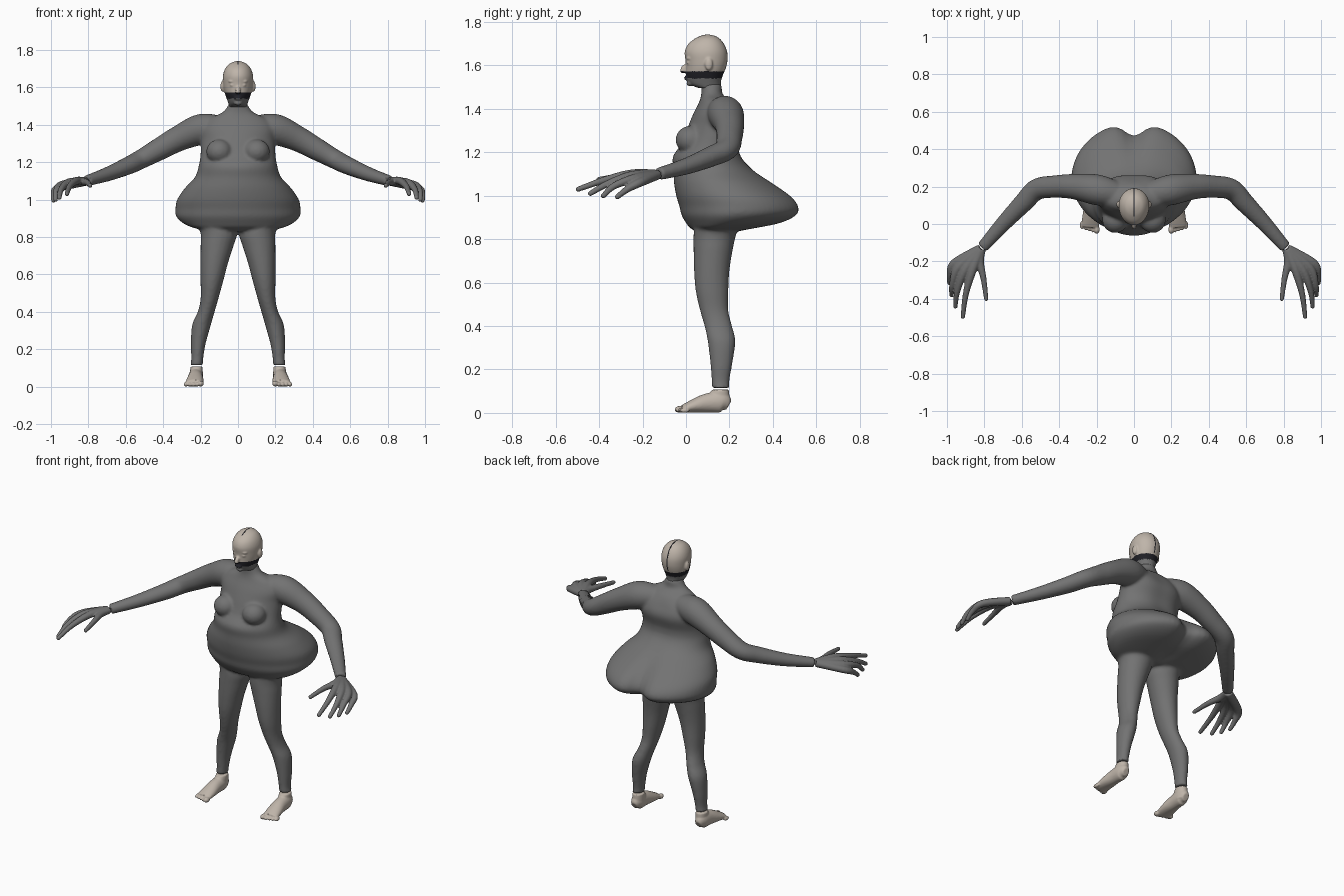
import bpy, bmesh, math
from mathutils import Vector, Matrix

if "Cube" in bpy.data.objects:
    bpy.data.objects.remove(bpy.data.objects["Cube"])

def material(name, col):
    m = bpy.data.materials.new(name)
    m.diffuse_color = (*col, 1)
    m.use_nodes = True
    m.node_tree.nodes["Principled BSDF"].inputs["Base Color"].default_value = m.diffuse_color
    return m

SUIT = material("suit_grey", (0.17, 0.17, 0.17))
BLACK = material("dark_band", (0.015, 0.015, 0.02))
SKIN = material("pale_skin", (0.52, 0.46, 0.40))

def spline(keys, n=6):
    """Smooth interpolation through tuples of numbers."""
    out = []
    for i in range(len(keys) - 1):
        p0, p1 = keys[max(i - 1, 0)], keys[i]
        p2, p3 = keys[i + 1], keys[min(i + 2, len(keys) - 1)]
        for j in range(n):
            t = j / n
            out.append([0.5 * (2*b + (c - a)*t + (2*a - 5*b + 4*c - d)*t*t + (3*b - a - 3*c + d)*t**3)
                        for a, b, c, d in zip(p0, p1, p2, p3)])
    return out + [list(keys[-1])]

def loft(bm, rings):
    loops = [[bm.verts.new(p) for p in r] for r in rings]
    n = len(loops[0])
    for a, b in zip(loops, loops[1:]):
        for i in range(n):
            bm.faces.new((a[i], a[(i + 1) % n], b[(i + 1) % n], b[i]))
    bm.faces.new(loops[0][::-1])
    bm.faces.new(loops[-1])

def column(bm, keys, seg=64):
    """Upright form; key = z, front y, back y, half width, widest y, cleft depth, centre x."""
    rings = []
    for z, yf, yb, w, ym, cl, xc in spline(keys):
        ring = []
        for i in range(seg):
            a = 2 * math.pi * i / seg
            x, s = w * math.cos(a), math.sin(a)
            y = ym + ((ym - yf) if s < 0 else (yb - ym)) * s
            if s > 0:
                y -= cl * math.exp(-(x / 0.07) ** 2)
            ring.append((xc + x, y, z))
        rings.append(ring)
    loft(bm, rings)

def tube(bm, keys, side=1, seg=24):
    """Level limb; key = x, y, z, radius, height factor."""
    pts = spline([(k[0] * side, *k[1:]) for k in keys])
    rings = []
    for i, (x, y, z, r, f) in enumerate(pts):
        a, b = pts[max(i - 1, 0)], pts[min(i + 1, len(pts) - 1)]
        t = (Vector(b[:3]) - Vector(a[:3])).normalized()
        u = t.cross(Vector((0, 0, 1))).normalized()
        v = u.cross(t)
        rings.append([Vector((x, y, z)) + u * r * math.cos(q) + v * r * f * math.sin(q)
                      for q in (2 * math.pi * j / seg for j in range(seg))])
    loft(bm, rings)

def ball(bm, loc, size):
    m = Matrix.Translation(loc) @ Matrix.Diagonal((*size, 1))
    bmesh.ops.create_uvsphere(bm, u_segments=24, v_segments=16, radius=1, matrix=m)

def fuse(name, bm, voxel, mats, pick=lambda c: 0, smooth=4):
    """Fuse overlapping parts into one smooth skin and colour it by position."""
    bmesh.ops.recalc_face_normals(bm, faces=bm.faces)
    me = bpy.data.meshes.new(name + "_base")
    bm.to_mesh(me)
    bm.free()
    ob = bpy.data.objects.new(name, me)
    bpy.context.collection.objects.link(ob)
    r = ob.modifiers.new("fuse", 'REMESH')
    r.mode, r.voxel_size = 'VOXEL', voxel
    s = ob.modifiers.new("soften", 'SMOOTH')
    s.factor, s.iterations = 0.5, smooth
    dg = bpy.context.evaluated_depsgraph_get()
    skin = bpy.data.meshes.new_from_object(ob.evaluated_get(dg))
    ob.modifiers.clear()
    ob.data = skin
    skin.materials.clear()
    for m in mats:
        skin.materials.append(m)
    for p in skin.polygons:
        p.use_smooth = True
        p.material_index = pick(p.center)
    return ob

# body suit: torso with flared hips, bust, arms and legs
bm = bmesh.new()
column(bm, [(z, yf, yb, w, ym, cl, 0) for z, yf, yb, w, ym, cl in (
    (.83, .06, .22, .15, .13, 0), (.85, .02, .34, .24, .15, .06),
    (.875, 0, .46, .295, .2, .07), (.91, -.02, .53, .33, .23, .07),
    (.95, -.03, .54, .334, .24, .07), (1.0, -.045, .50, .325, .22, .06),
    (1.06, -.055, .41, .285, .18, .03), (1.12, -.057, .315, .23, .13, .01),
    (1.18, -.06, .262, .21, .11, .01), (1.24, -.02, .252, .2, .12, .01),
    (1.32, .01, .27, .2, .15, .01), (1.38, .035, .25, .2, .15, .01),
    (1.43, .06, .21, .16, .14, 0), (1.465, .07, .17, .085, .12, 0),
    (1.5, .07, .165, .055, .115, 0), (1.515, .07, .16, .05, .11, 0))])
LEG = ((.9, .04, .25, .02, .22), (.82, .035, .23, .005, .2), (.75, .035, .215, .025, .2),
       (.655, .037, .2, .055, .2), (.56, .045, .195, .08, .2), (.47, .065, .195, .105, .2),
       (.4, .085, .212, .125, .215), (.33, .1, .227, .145, .245), (.23, .112, .214, .173, .252),
       (.15, .118, .2, .186, .25), (.115, .118, .2, .188, .255))
ARM = ((.1, .16, 1.38, .07, 1), (.2, .183, 1.375, .082, 1), (.32, .2, 1.325, .068, 1),
       (.42, .2, 1.27, .06, 1), (.52, .185, 1.215, .057, .9), (.59, .115, 1.18, .052, .9),
       (.7, 0, 1.135, .042, .9), (.81, -.125, 1.10, .032, .9))
for s in (-1, 1):
    column(bm, [(z, yf, yb, (xo - xi) / 2, (yf + yb) / 2, 0, s * (xi + xo) / 2)
                for z, yf, yb, xi, xo in LEG], 32)
    tube(bm, ARM, s, 32)
    ball(bm, (s * .1, .022, 1.257), (.07, .07, .065))
fuse("body_suit", bm, 0.009, [SUIT])

# hands: bones run from wrist to fingertip, fused into a palm
FINGERS = (((.825, -.2, 1.095), (.805, -.29, 1.09), (.79, -.40, 1.075)),
           ((.865, -.25, 1.1), (.9, -.38, 1.07), (.915, -.495, 1.03)),
           ((.905, -.25, 1.092), (.945, -.36, 1.055), (.955, -.44, 1.01)),
           ((.94, -.235, 1.08), (.972, -.33, 1.045), (.975, -.38, 1.0)),
           ((.96, -.21, 1.062), (.985, -.27, 1.03), (.987, -.315, .995)))
for s, name in ((-1, "right_hand"), (1, "left_hand")):
    bm = bmesh.new()
    for a, b, c in FINGERS:
        tube(bm, [(.82, -.135, 1.096, .028, .85), (*a, .023, .9), (*b, .016, 1), (*c, .012, 1)], s, 16)
        ball(bm, (s * c[0], c[1], c[2]), (.012, .013, .012))
    fuse(name, bm, 0.005, [SUIT], smooth=3)

# bare feet with toes
FOOT = ((.225, .197, .035, .02, 1.2), (.225, .165, .05, .037, 1.3), (.227, .1, .046, .04, 1.1),
        (.23, .04, .033, .046, .7), (.235, -.015, .018, .048, .38))
for s, name in ((-1, "right_foot"), (1, "left_foot")):
    bm = bmesh.new()
    tube(bm, FOOT, s)
    column(bm, [(.03, .11, .195, .032, .16, 0, s * .222), (.07, .1, .2, .034, .155, 0, s * .222),
                (.107, .12, .198, .033, .158, 0, s * .222)], 24)
    for i in range(5):
        r = .016 if i == 0 else .0115
        ball(bm, (s * (.199 + .02 * i), -.03 + .006 * i, r), (r, .022, r))
    fuse(name, bm, 0.005, [SKIN], smooth=3)

# head with dark band across the mouth and grey neck below
bm = bmesh.new()
column(bm, [(z, yf, yb, w, .1, 0, 0) for z, yf, yb, w in (
    (1.495, .06, .16, .045), (1.51, .022, .16, .05), (1.53, .006, .162, .057),
    (1.555, 0, .17, .066), (1.585, 0, .182, .075), (1.62, -.002, .19, .08),
    (1.66, -.006, .189, .081), (1.695, .008, .176, .071), (1.722, .04, .155, .051),
    (1.736, .07, .13, .025), (1.741, .09, .11, .008))])
tube(bm, [(0, .03, 1.61, .009, 1), (0, -.008, 1.59, .012, 1), (0, -.014, 1.575, .014, .8)])
ball(bm, (0, -.014, 1.575), (.014, .014, .011))
ball(bm, (0, .002, 1.541), (.022, .012, .009))
ball(bm, (0, .02, 1.517), (.022, .018, .014))
for s in (-1, 1):
    ball(bm, (s * .083, .105, 1.605), (.011, .018, .029))
    ball(bm, (s * .03, .014, 1.612), (.014, .012, .007))
    ball(bm, (s * .03, .016, 1.632), (.022, .015, .007))
fuse("head", bm, 0.005, [SKIN, BLACK, SUIT],
     lambda c: 0 if c.z > 1.572 else 1 if c.z > 1.54 else 2, 3)

# thin dark seam over the crown
bm = bmesh.new()
bmesh.ops.create_cube(bm, size=1)
bm.clear()
ridge = [(.04, 1.7215), (.07, 1.736), (.1, 1.7405), (.13, 1.7355), (.155, 1.7215), (.176, 1.695),
         (.189, 1.66), (.19, 1.62), (.182, 1.585)]
pts = spline(ridge, 4)
loft(bm, [[(x, y + (y - .1) * k, z + (z - 1.64) * k) for x, k in
           ((-.003, -.03), (.003, -.03), (.003, .008), (-.003, .008))] for y, z in pts])
bmesh.ops.recalc_face_normals(bm, faces=bm.faces)
me = bpy.data.meshes.new("head_seam")
bm.to_mesh(me)
bm.free()
me.materials.append(BLACK)
bpy.context.collection.objects.link(bpy.data.objects.new("head_seam", me))
